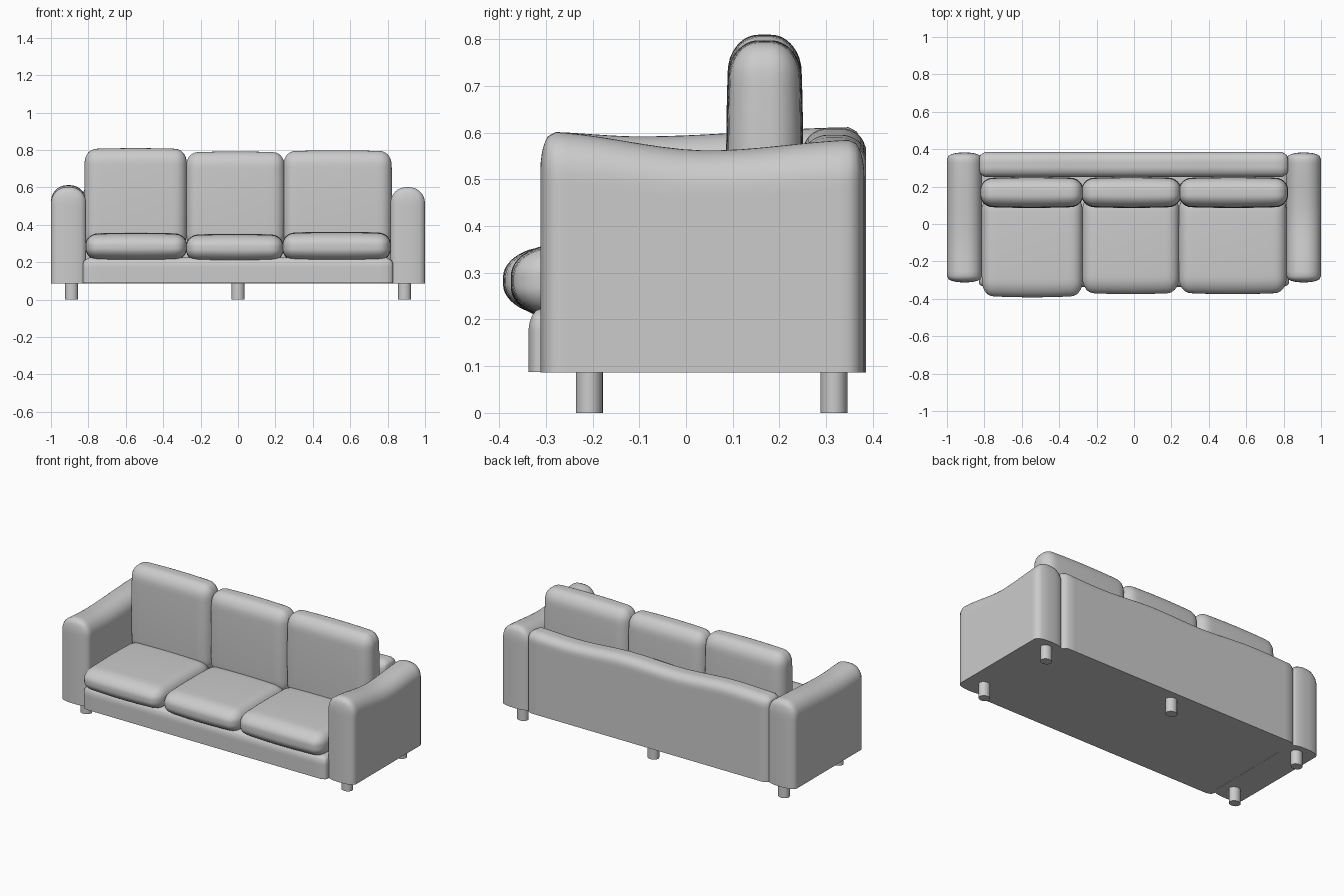
import bpy, bmesh, math
from mathutils import Vector

if "Cube" in bpy.data.objects:
    bpy.data.objects.remove(bpy.data.objects["Cube"])


def soft_box(name, lo, hi, radii, puff=(0, 0, 0), flat_base=False, top=None, n=22):
    """Box with elliptical rounded edges, optional bulging and an uneven top."""
    lo, hi = Vector(lo), Vector(hi)
    c, h = (lo + hi) / 2, (hi - lo) / 2
    bm = bmesh.new()
    bmesh.ops.create_cube(bm, size=2)
    bmesh.ops.subdivide_edges(bm, edges=bm.edges[:], cuts=n - 1, use_grid_fill=True)
    for v in bm.verts:
        # crowd the grid lines towards the rounded edges
        u = [math.sin(a * math.pi / 2) * 0.6 + a * 0.4 for a in v.co]
        inner, q = [], []
        for k in range(3):
            r = radii[k]
            if k == 2 and flat_base and u[2] < 0:
                r = 0
            p = u[k] * h[k]
            i = max(-(h[k] - r), min(h[k] - r, p))
            inner.append(i)
            q.append((p - i) / r if r > 0 else 0)
        length = math.sqrt(sum(a * a for a in q))
        f = max(abs(a) for a in q) / length if length > 1e-9 else 0
        p = [inner[k] + radii[k] * q[k] * f for k in range(3)]
        w = [(p[k] / h[k]) ** 2 for k in range(3)]
        p = [p[k] * (1 - puff[k] * (sum(w) - w[k]) / 2) for k in range(3)]
        co = c + Vector(p)
        if top:
            t = (co.z - lo.z) / (hi.z - lo.z)
            co.z += t * (top(co.x, co.y) - hi.z)
        v.co = co
    bmesh.ops.recalc_face_normals(bm, faces=bm.faces[:])
    me = bpy.data.meshes.new(name)
    bm.to_mesh(me)
    bm.free()
    ob = bpy.data.objects.new(name, me)
    bpy.context.collection.objects.link(ob)
    finish(ob)
    return ob


def finish(ob):
    bpy.ops.object.select_all(action='DESELECT')
    bpy.context.view_layer.objects.active = ob
    ob.select_set(True)
    bpy.ops.object.shade_smooth_by_angle(angle=math.radians(40))


def curve(points):
    """Smoothly interpolated height along y."""
    def f(x, y):
        for (a, za), (b, zb) in zip(points, points[1:]):
            if y <= b:
                t = max(0, min(1, (y - a) / (b - a)))
                return za + (zb - za) * t * t * (3 - 2 * t)
        return points[-1][1]
    return f


# Arms, with slightly sagging tops
soft_box("left_arm", (-1.0, -0.312, 0.087), (-0.812, 0.382, 0.60), (0.085, 0.03, 0.085),
         flat_base=True, top=curve([(-0.31, 0.602), (-0.1, 0.592), (0.38, 0.612)]))
soft_box("right_arm", (0.815, -0.312, 0.087), (1.0, 0.382, 0.60), (0.085, 0.03, 0.085),
         flat_base=True, top=curve([(-0.31, 0.602), (0.05, 0.562), (0.38, 0.585)]))

# Backrest and seat base
soft_box("backrest", (-0.83, 0.25, 0.087), (0.825, 0.386, 0.60), (0.03, 0.055, 0.05),
         flat_base=True,
         top=lambda x, y: 0.592 - 0.02 * x + 0.007 * math.sin(9 * x))
soft_box("seat_base", (-0.83, -0.337, 0.088), (0.83, 0.30, 0.225), (0.03, 0.03, 0.05),
         flat_base=True)

# Seat cushions: x range, front, bottom, top
for i, (x0, x1, y0, z0, z1) in enumerate([(-0.815, -0.273, -0.392, 0.208, 0.358),
                                          (-0.278, 0.243, -0.375, 0.20, 0.352),
                                          (0.238, 0.817, -0.375, 0.203, 0.363)]):
    soft_box(f"seat_cushion_{i + 1}", (x0, y0, z0), (x1, 0.16, z1), (0.06, 0.08, 0.065),
             puff=(0.02, 0.06, 0.16))

# Back cushions: x range, top
for i, (x0, x1, z1) in enumerate([(-0.822, -0.272, 0.81), (-0.28, 0.252, 0.792),
                                  (0.24, 0.824, 0.798)]):
    soft_box(f"back_cushion_{i + 1}", (x0, 0.086, 0.27), (x1, 0.251, z1),
             (0.06, 0.065, 0.07), puff=(0.03, 0.15, 0.04))

# Legs: four corners plus one at the middle of the back
for i, (x, y) in enumerate([(-0.89, -0.207), (0.89, -0.207), (-0.89, 0.317),
                            (0.89, 0.317), (0, 0.317)]):
    bpy.ops.mesh.primitive_cylinder_add(vertices=24, radius=1, depth=0.11,
                                        location=(x, y, 0.055))
    leg = bpy.context.object
    leg.name = f"leg_{i + 1}"
    leg.scale = (0.034, 0.029, 1)
    finish(leg)
